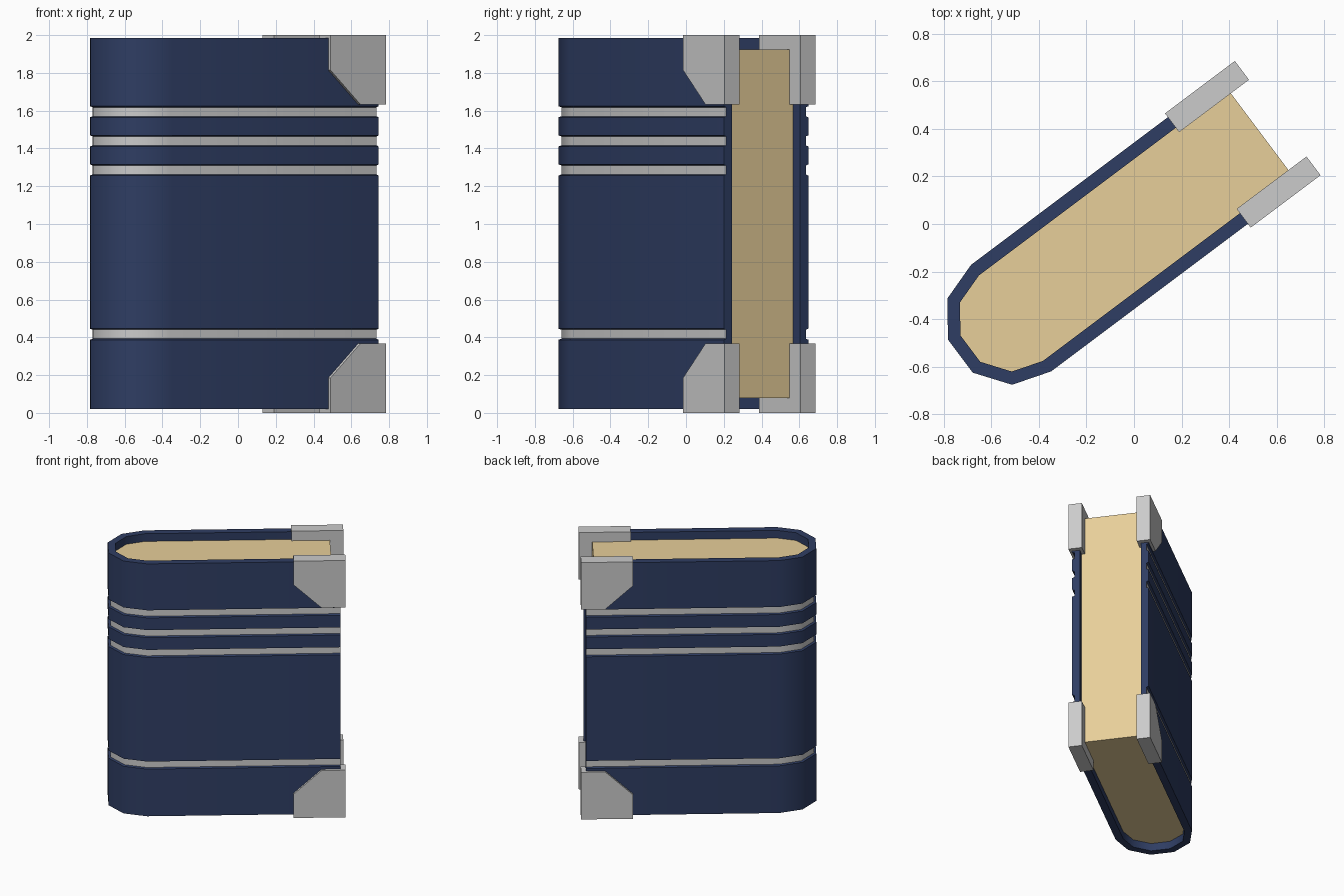
import bpy, bmesh, math

if "Cube" in bpy.data.objects:
    bpy.data.objects.remove(bpy.data.objects["Cube"])

ANGLE = math.atan2(3, 4)      # the book stands turned on its vertical axis
ORIGIN = (0.004, -0.005, 0)
R_OUT, R_IN, SPINE = 0.28, 0.2245, -0.651


def material(name, rgb):
    m = bpy.data.materials.new(name)
    m.diffuse_color = (*rgb, 1)
    m.use_nodes = True
    m.node_tree.nodes["Principled BSDF"].inputs["Base Color"].default_value = m.diffuse_color
    return m


def outline(r, end):
    """Long U shape: straight sides and a five-sided half-round spine."""
    arc = [(SPINE - r * math.sin(math.pi * i / 5), -r * math.cos(math.pi * i / 5))
           for i in range(6)]
    return [(end, -r)] + arc + [(end, r)]


def finish(name, bm, mats=()):
    bmesh.ops.recalc_face_normals(bm, faces=bm.faces)
    me = bpy.data.meshes.new(name)
    bm.to_mesh(me)
    bm.free()
    ob = bpy.data.objects.new(name, me)
    bpy.context.collection.objects.link(ob)
    ob.location = ORIGIN
    ob.rotation_euler.z = ANGLE
    for m in mats:
        me.materials.append(m)
    bpy.ops.object.select_all(action='DESELECT')
    ob.select_set(True)
    bpy.context.view_layer.objects.active = ob
    bpy.ops.object.shade_smooth_by_angle(angle=math.radians(40))
    return ob


def prism(name, points, vec, mats=()):
    bm = bmesh.new()
    f = bm.faces.new([bm.verts.new(p) for p in points])
    ext = bmesh.ops.extrude_face_region(bm, geom=[f], use_keep_orig=True)
    bmesh.ops.translate(bm, vec=vec,
                        verts=[g for g in ext['geom'] if isinstance(g, bmesh.types.BMVert)])
    return finish(name, bm, mats)


blue = material("cover_blue", (0.028, 0.047, 0.125))
silver = material("band_grey", (0.6, 0.6, 0.6))
paper = material("paper", (0.8, 0.62, 0.32))

# Cover: wall section with inset grooves, swept around the U outline
section, band_rows = [(R_OUT, 0.02)], []
for z in (0.4165, 1.286, 1.44, 1.594):
    section += [(R_OUT, z - 0.0295), (R_OUT - 0.016, z - 0.024)]
    band_rows.append(len(section) - 1)
    section += [(R_OUT - 0.016, z + 0.024), (R_OUT, z + 0.0295)]
section += [(R_OUT, 1.985), (R_IN, 1.985), (R_IN, 0.02)]

bm = bmesh.new()
rows = [[bm.verts.new((u, v, z)) for u, v in outline(r, 0.715)] for r, z in section]
for i, row in enumerate(rows):
    nxt = rows[(i + 1) % len(rows)]
    for j in range(len(row) - 1):
        f = bm.faces.new((row[j], row[j + 1], nxt[j + 1], nxt[j]))
        f.material_index = 1 if i in band_rows else 0
bm.faces.new([row[0] for row in rows])
bm.faces.new([row[-1] for row in rows])
finish("cover", bm, (blue, silver))

# Page block
prism("pages", [(u, v, 0.08) for u, v in outline(R_IN, 0.655)], (0, 0, 1.845), (paper,))

# Metal corner guards, mirrored top/bottom and front/back
guard = [(0.383, 0), (0.75, 0), (0.75, 0.367), (0.58, 0.367), (0.383, 0.186)]
for side, s in (("front", -1), ("back", 1)):
    for level, flip in (("lower", False), ("upper", True)):
        pts = [(u, s * 0.2015, 2 - z if flip else z) for u, z in guard]
        prism(f"{side}_{level}_corner_guard", pts, (0, s * 0.0985, 0))
